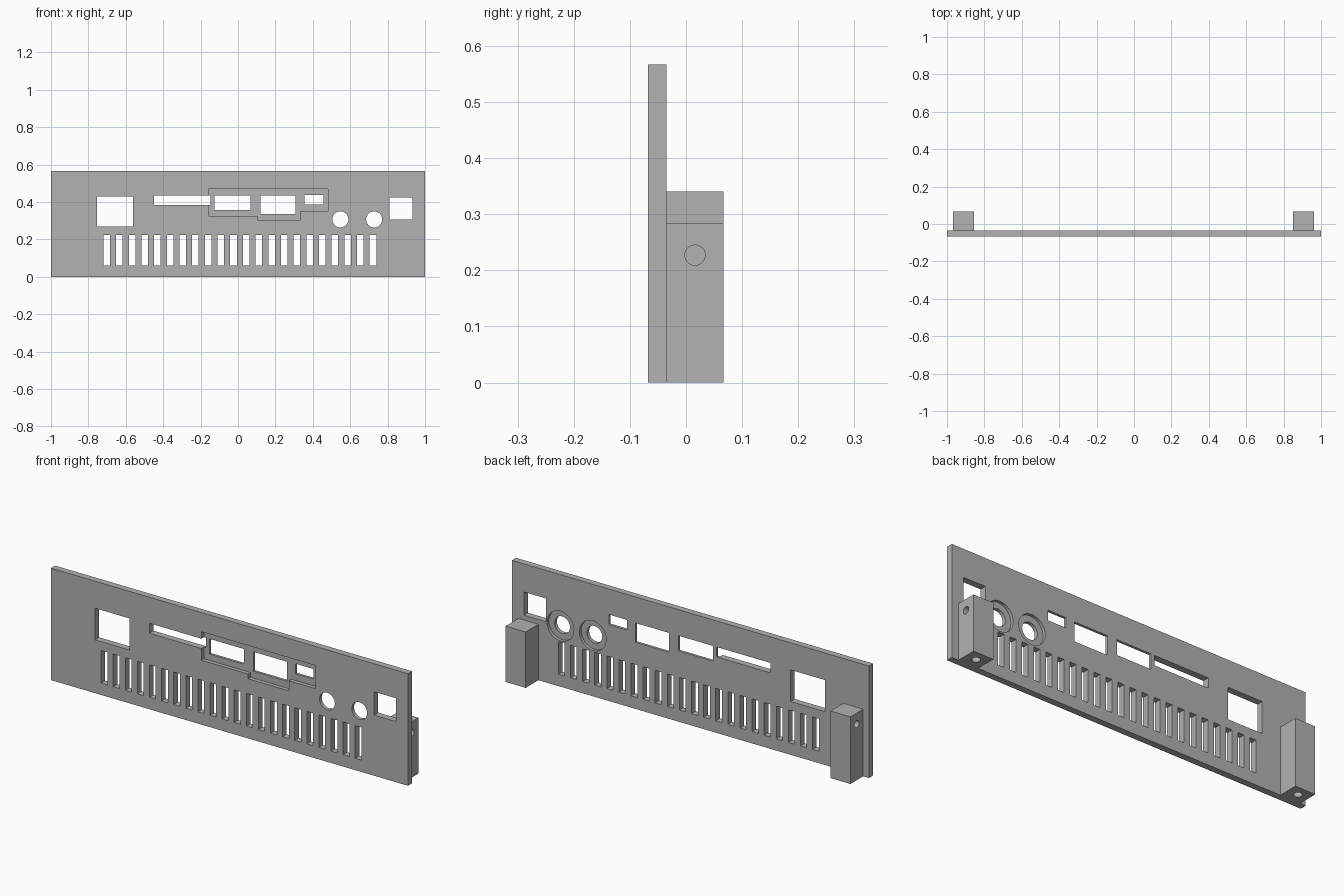
import bpy, bmesh, math
from mathutils import Matrix, Vector

if "Cube" in bpy.data.objects:
    bpy.data.objects.remove(bpy.data.objects["Cube"])

GREY = (0.445, 0.445, 0.445, 1)
grey = bpy.data.materials.new("plain grey")
grey.use_nodes = True
grey.diffuse_color = GREY
grey.node_tree.nodes["Principled BSDF"].inputs["Base Color"].default_value = GREY

FRONT, BACK, POST_BACK, HEIGHT = -0.068, -0.035, 0.067, 0.567


def box(bm, x0, x1, y0, y1, z0, z1):
    size = Matrix.Diagonal((x1 - x0, y1 - y0, z1 - z0, 1))
    mid = Matrix.Translation(((x0 + x1) / 2, (y0 + y1) / 2, (z0 + z1) / 2))
    bmesh.ops.create_cube(bm, size=1, matrix=mid @ size)


def rod(bm, centre, radius, length, axis):
    turn = Vector((0, 0, 1)).rotation_difference(Vector(axis)).to_matrix().to_4x4()
    bmesh.ops.create_cone(bm, cap_ends=True, segments=32, radius1=radius, radius2=radius,
                          depth=length, matrix=Matrix.Translation(centre) @ turn)


def prism(bm, outline, y0, y1):
    face = bm.faces.new([bm.verts.new((x, y0, z)) for x, z in outline])
    grown = bmesh.ops.extrude_face_region(bm, geom=[face])["geom"]
    verts = [v for v in grown if isinstance(v, bmesh.types.BMVert)]
    bmesh.ops.translate(bm, verts=verts, vec=(0, y1 - y0, 0))
    bmesh.ops.recalc_face_normals(bm, faces=bm.faces)


def finish(bm, name):
    mesh = bpy.data.meshes.new(name)
    bm.to_mesh(mesh)
    bm.free()
    mesh.materials.append(grey)
    obj = bpy.data.objects.new(name, mesh)
    bpy.context.collection.objects.link(obj)
    return obj


def cut(target, bm):
    cutter = finish(bm, target.name + "_cutter")
    cutter.hide_render = True
    mod = target.modifiers.new("cut", "BOOLEAN")
    mod.operation, mod.solver, mod.object = "DIFFERENCE", "EXACT", cutter
    bpy.context.view_layer.objects.active = target
    bpy.ops.object.modifier_apply(modifier=mod.name)
    bpy.data.objects.remove(cutter)


def shade(obj):
    bpy.ops.object.select_all(action="DESELECT")
    obj.select_set(True)
    bpy.context.view_layer.objects.active = obj
    bpy.ops.object.shade_smooth_by_angle(angle=math.radians(30))


# Flat panel
bm = bmesh.new()
box(bm, -1, 1, FRONT, BACK, 0, HEIGHT)
panel = finish(bm, "panel")

# Stepped recess on the front
bm = bmesh.new()
prism(bm, [(-0.158, 0.47), (0.481, 0.47), (0.481, 0.353), (0.332, 0.353),
           (0.332, 0.302), (0.104, 0.302), (0.104, 0.326), (-0.158, 0.326)],
      FRONT - 0.05, FRONT + 0.02)
cut(panel, bm)

# Round counterbores on the back
KNOBS, KNOB_Z = (0.547, 0.728), 0.307
bm = bmesh.new()
for x in KNOBS:
    rod(bm, (x, BACK, KNOB_Z), 0.075, 0.03, (0, 1, 0))
cut(panel, bm)

# Openings right through: ports, round holes and vent slots
PORTS = [(-0.754, -0.561, 0.27, 0.43), (-0.449, -0.146, 0.385, 0.435),
         (-0.126, 0.067, 0.358, 0.435), (0.12, 0.307, 0.337, 0.435),
         (0.355, 0.457, 0.387, 0.438), (0.81, 0.933, 0.307, 0.425)]
bm = bmesh.new()
for x0, x1, z0, z1 in PORTS:
    box(bm, x0, x1, -0.2, 0.1, z0, z1)
for x in KNOBS:
    rod(bm, (x, BACK, KNOB_Z), 0.043, 0.3, (0, 1, 0))
for i in range(22):
    x = -0.702 + i * 0.0678
    box(bm, x - 0.0175, x + 0.0175, -0.2, 0.1, 0.06, 0.225)
cut(panel, bm)
shade(panel)

# Mounting posts behind the panel, with blind screw holes outside and below
for name, x, side, top in (("left_post", 0.907, 1, 0.283), ("right_post", -0.912, -1, 0.34)):
    bm = bmesh.new()
    box(bm, x - 0.056, x + 0.056, BACK, POST_BACK, 0, top)
    post = finish(bm, name)
    y = (BACK + POST_BACK) / 2
    bm = bmesh.new()
    rod(bm, (x + side * 0.056, y, top - 0.056), 0.018, 0.15, (1, 0, 0))
    rod(bm, (x, y, 0), 0.02, 0.2, (0, 0, 1))
    cut(post, bm)
    shade(post)
